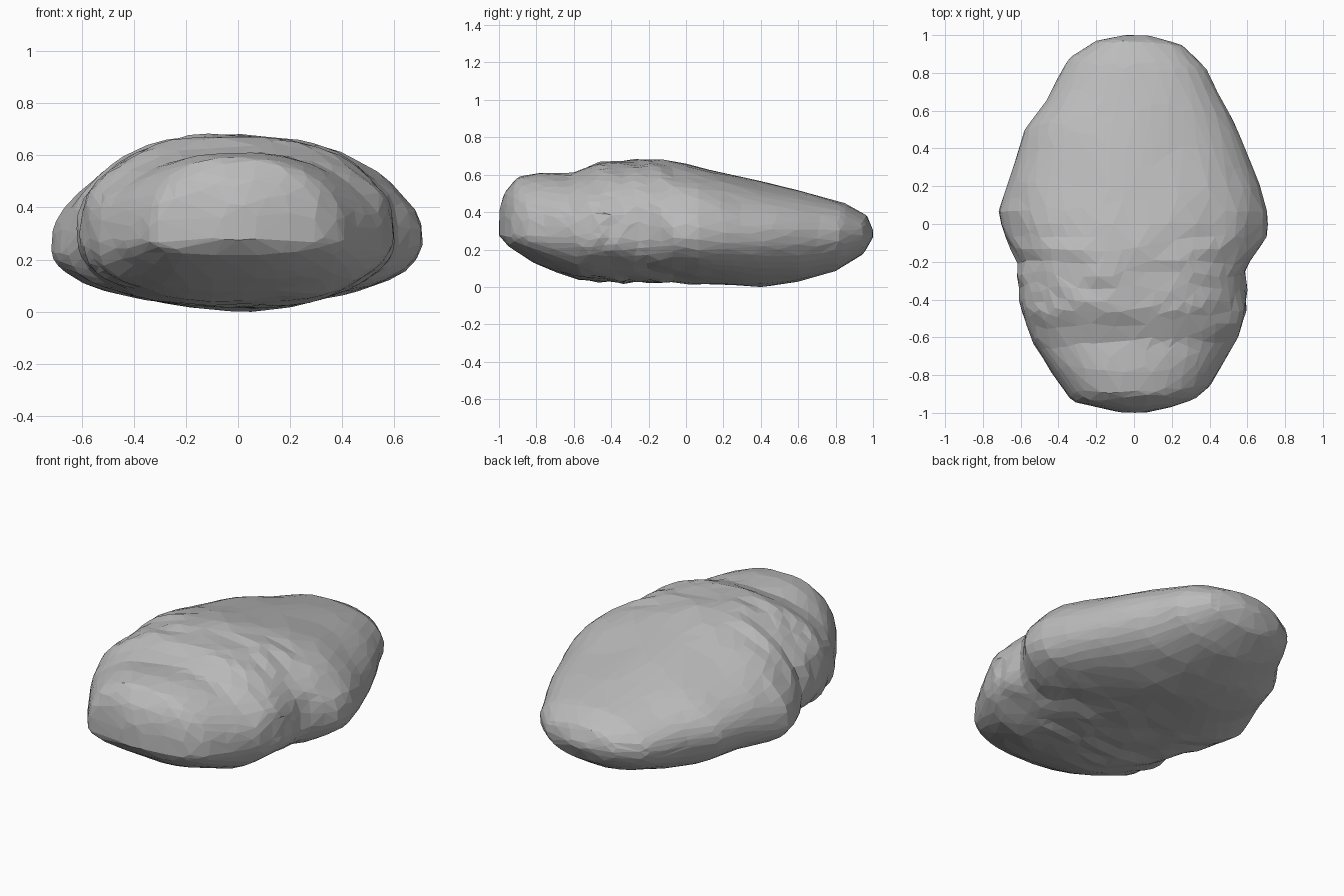
import bpy, bmesh, math
from mathutils import Vector, Matrix, noise

cube = bpy.data.objects.get("Cube")
if cube:
    bpy.data.objects.remove(cube, do_unlink=True)

# Outlines along the length: (y, value)
LEFT = [(-1, .06), (-.97, .2), (-.93, .32), (-.86, .4), (-.75, .46), (-.6, .55), (-.45, .6),
        (-.25, .595), (-.18, .62), (-.08, .7), (.06, .715), (.2, .67), (.4, .585), (.6, .5),
        (.82, .39), (.95, .25), (1, .07)]
RIGHT = [(-1, .06), (-.97, .2), (-.94, .33), (-.8, .43), (-.6, .55), (-.45, .6), (-.2, .62),
         (-.1, .68), (.05, .72), (.2, .67), (.5, .58), (.65, .46), (.88, .34), (.97, .2), (1, .05)]
TOP = [(-1, .4), (-.97, .5), (-.9, .585), (-.78, .605), (-.62, .6), (-.45, .66), (-.2, .675),
       (0, .65), (.2, .605), (.4, .555), (.6, .51), (.85, .445), (.97, .375), (1, .3)]
BOTTOM = [(-1, .27), (-.95, .21), (-.8, .12), (-.6, .04), (-.4, .02), (0, .015),
          (.4, 0), (.6, .02), (.8, .08), (.95, .17), (1, .26)]


def along(profile, y):
    """Linear value of an outline at y."""
    for (a, p), (b, q) in zip(profile, profile[1:]):
        if y <= b:
            return p + (q - p) * max(0, y - a) / (b - a)
    return profile[-1][1]


def rounded(c, power):
    return math.copysign(abs(c) ** power, c)


# Rock body: a sphere reshaped to the outlines
bm = bmesh.new()
bmesh.ops.create_icosphere(bm, subdivisions=5, radius=1,
                           matrix=Matrix.Rotation(math.pi / 2, 4, 'X'))
for v in bm.verts:
    u, y, w = v.co
    r = math.hypot(u, w)
    cu, cw = (u / r, w / r) if r > 1e-4 else (0, 0)
    power = .88 if y < -.1 else .97
    x = rounded(cu, power) * along(LEFT if u > 0 else RIGHT, y)
    mid = .28 + .05 * min(cu, 0) * math.exp(-(y * 4) ** 2)
    edge = along(TOP if w > 0 else BOTTOM, y)
    z = mid + abs(rounded(cw, power)) * (edge - mid)
    v.co = (x, y, z)

# Weathering: broad dents, and fine cross ridges over the front half
bm.normal_update()
moves = []
for v in bm.verts:
    p = v.co
    ridged = math.exp(-((p.y + .3) / .38) ** 2)
    broad = noise.noise(p * 3.5) * .01
    ridge = noise.noise(Vector((p.x * 5, p.y * 13, p.z * 8))) * .018 * ridged
    moves.append(v.normal * (broad + ridge) * min(1, (1 - abs(p.y)) * 5))
for v, move in zip(bm.verts, moves):
    v.co += move
low = min(v.co.z for v in bm.verts)
for v in bm.verts:
    v.co.z -= low

mesh = bpy.data.meshes.new("rock_body")
bm.to_mesh(mesh)
bm.free()
rock = bpy.data.objects.new("rock_body", mesh)
bpy.context.collection.objects.link(rock)

# Irregular flat facets
facets = rock.modifiers.new("facets", 'DECIMATE')
facets.ratio = .32

# Grey stone
stone = bpy.data.materials.new("grey_stone")
stone.use_nodes = True
grey = (.5, .5, .5, 1)
stone.diffuse_color = grey
stone.node_tree.nodes["Principled BSDF"].inputs["Base Color"].default_value = grey
mesh.materials.append(stone)
